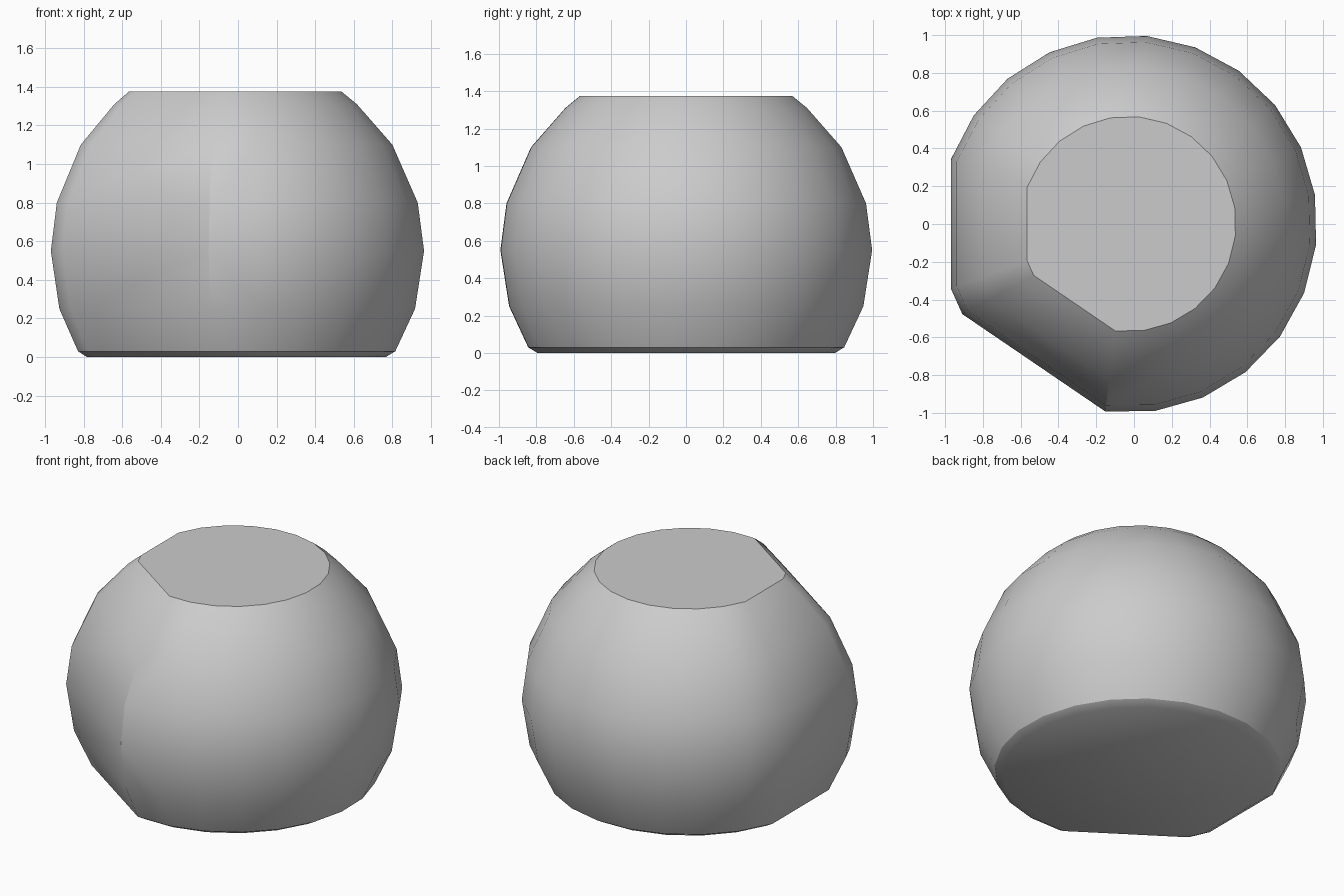
import bpy, bmesh, math

cube = bpy.data.objects.get("Cube")
if cube:
    bpy.data.objects.remove(cube, do_unlink=True)

# Plain grey stone
stone = bpy.data.materials.new("stone_grey")
stone.use_nodes = True
grey = (0.6, 0.6, 0.6, 1.0)
stone.diffuse_color = grey
stone.node_tree.nodes["Principled BSDF"].inputs["Base Color"].default_value = grey

# Height and radius of each ring of the truncated ball
RINGS = [(0, 0.80), (0.03, 0.85), (0.25, 0.953), (0.55, 1.0), (0.8, 0.967),
         (1.1, 0.835), (1.31, 0.65), (1.375, 0.57)]
CENTRE_X = -0.03

# Ring angles: even steps round the ball, with wide gaps that
# leave the flat right side and the slanted flat at the front right
angles = [-97 + 257 * i / 17 for i in range(18)] + [200, 208.5]

bm = bmesh.new()
for z, r in RINGS:
    for a in angles:
        t = math.radians(a)
        bm.verts.new((CENTRE_X + r * math.cos(t), r * math.sin(t), z))
bmesh.ops.convex_hull(bm, input=bm.verts[:])
bmesh.ops.dissolve_limit(bm, angle_limit=math.radians(1),
                         verts=bm.verts[:], edges=bm.edges[:])
bmesh.ops.recalc_face_normals(bm, faces=bm.faces[:])

mesh = bpy.data.meshes.new("boulder")
bm.to_mesh(mesh)
bm.free()
mesh.materials.append(stone)
boulder = bpy.data.objects.new("boulder", mesh)
bpy.context.collection.objects.link(boulder)

# Smooth sides with crisp rims round the flats
bpy.ops.object.select_all(action='DESELECT')
boulder.select_set(True)
bpy.context.view_layer.objects.active = boulder
bpy.ops.object.shade_smooth_by_angle(angle=math.radians(32))
